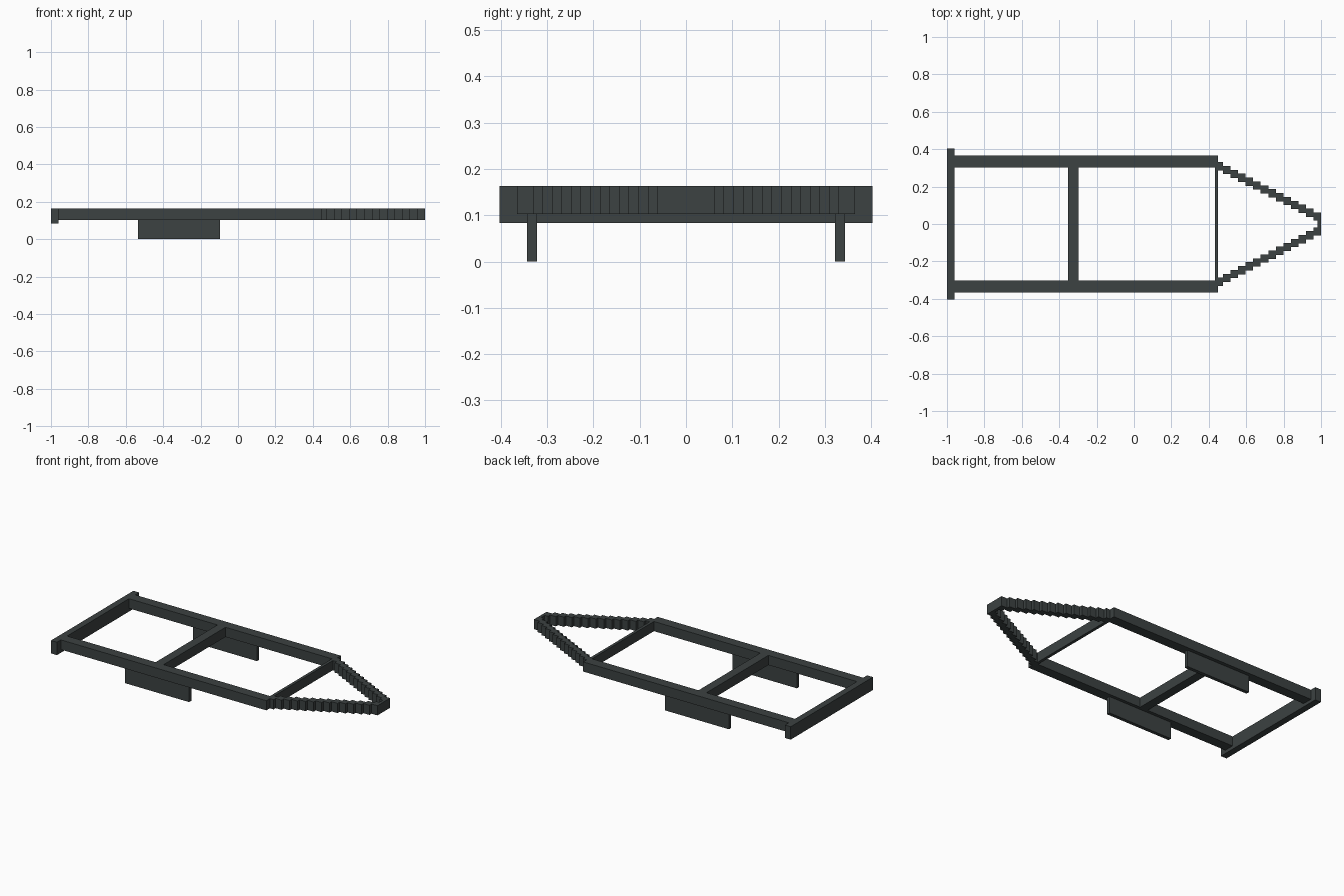
import bpy

if "Cube" in bpy.data.objects:
    bpy.data.objects.remove(bpy.data.objects["Cube"])

# Single flat colour for the whole frame
steel = bpy.data.materials.new("dark_grey_steel")
steel.diffuse_color = (0.045, 0.054, 0.054, 1)
steel.use_nodes = True
steel.node_tree.nodes["Principled BSDF"].inputs["Base Color"].default_value = steel.diffuse_color

BOTTOM, TOP = 0.103, 0.163


def box_mesh(name, boxes):
    """One object made of axis-aligned boxes (x0, x1, y0, y1, z0, z1)."""
    verts, faces = [], []
    for x0, x1, y0, y1, z0, z1 in boxes:
        n = len(verts)
        verts += [(x, y, z) for z in (z0, z1)
                  for x, y in ((x0, y0), (x1, y0), (x1, y1), (x0, y1))]
        faces += [[n + i for i in f] for f in (
            (3, 2, 1, 0), (4, 5, 6, 7), (0, 1, 5, 4),
            (1, 2, 6, 5), (2, 3, 7, 6), (3, 0, 4, 7))]
    mesh = bpy.data.meshes.new(name)
    mesh.from_pydata(verts, [], faces)
    mesh.materials.append(steel)
    obj = bpy.data.objects.new(name, mesh)
    bpy.context.collection.objects.link(obj)
    return obj


def mirrored(y0, y1, side):
    return (y0, y1) if side > 0 else (-y1, -y0)


for side, label in ((1, "left"), (-1, "right")):
    # Long side rail
    box_mesh(f"{label}_side_rail",
             [(-0.96, 0.45, *mirrored(0.303, 0.365, side), BOTTOM, TOP)])
    # Hanging axle plate
    box_mesh(f"{label}_axle_plate",
             [(-0.535, -0.095, *mirrored(0.322, 0.343, side), 0, BOTTOM)])
    # Stepped drawbar converging on the nose
    steps = []
    for i in range(14):
        x1 = 0.476 + 0.0403 * i
        outer = 0.331 - 0.0207 * i
        steps.append((max(x1 - 0.0403, 0.45), x1,
                      *mirrored(outer - 0.044, outer, side), BOTTOM, TOP))
    box_mesh(f"{label}_drawbar", steps)

# Cross members
box_mesh("rear_bumper", [(-1, -0.96, -0.403, 0.403, 0.083, TOP)])
box_mesh("middle_crossmember", [(-0.353, -0.298, -0.303, 0.303, BOTTOM, TOP)])
box_mesh("front_crossmember", [(0.432, 0.45, -0.303, 0.303, BOTTOM, TOP)])
box_mesh("nose_plate", [(0.982, 1.0, -0.061, 0.061, BOTTOM, TOP)])
